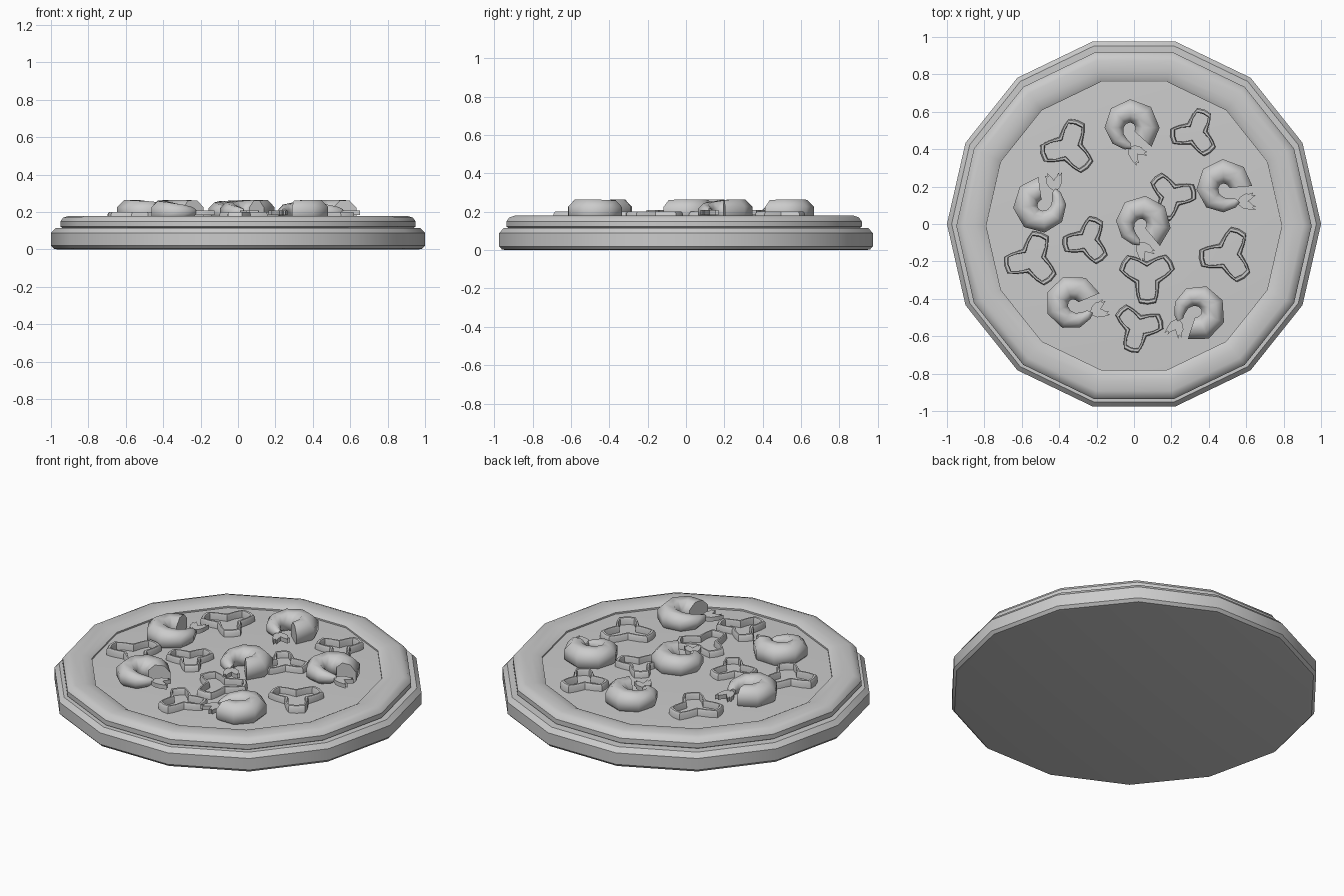
import bpy, math
from math import radians, cos, sin, pi

if "Cube" in bpy.data.objects:
    bpy.data.objects.remove(bpy.data.objects["Cube"])

FLOOR = 0.165


def make(name, verts, faces, angle=35, loc=(0, 0, 0), rot=0):
    me = bpy.data.meshes.new(name)
    me.from_pydata(verts, [], faces)
    for p in me.polygons:
        p.use_smooth = True
    me.set_sharp_from_angle(angle=radians(angle))
    ob = bpy.data.objects.new(name, me)
    ob.location = loc
    ob.rotation_euler[2] = rot
    bpy.context.collection.objects.link(ob)
    return ob


def bridge(rings, n, close_rings=False):
    """Quads between consecutive rings of n vertices."""
    pairs = rings if close_rings else rings - 1
    out = []
    for i in range(pairs):
        a, b = i * n, ((i + 1) % rings) * n
        out += [(a + j, a + (j + 1) % n, b + (j + 1) % n, b + j) for j in range(n)]
    return out


def lathe(name, profile, caps=(), loop=False, n=14, loc=(0, 0, 0)):
    verts = [(r * cos(2 * pi * j / n), r * sin(2 * pi * j / n), z)
             for r, z in profile for j in range(n)]
    faces = bridge(len(profile), n, loop)
    if "bottom" in caps:
        faces.append(tuple(reversed(range(n))))
    if "top" in caps:
        k = (len(profile) - 1) * n
        faces.append(tuple(range(k, k + n)))
    return make(name, verts, faces, loc=loc)


# dough base, raised crust and topping layer
lathe("dough_base", [(0.965, 0), (0.985, 0.004), (1, 0.02), (1, 0.088),
                     (0.975, 0.114), (0.90, 0.114)], ("bottom", "top"))
lathe("crust_rim", [(0.79, 0.11), (0.93, 0.11), (0.95, 0.122), (0.95, 0.15),
                    (0.935, 0.17), (0.905, 0.18), (0.85, 0.18), (0.815, 0.176),
                    (0.79, 0.163)], loop=True, loc=(0, -0.01, 0))
lathe("cheese_layer", [(0.81, 0.11), (0.81, 0.153), (0.60, FLOOR - 0.003),
                       (0.3, FLOOR)], ("bottom", "top"))


# three-lobed pepper rings
def pepper(x, y, lobe, s):
    outline = []
    for k in range(3):
        for a, r in [(-29, .118), (-17, .152), (0, .153), (17, .152), (29, .118), (60, .075)]:
            outline.append((radians(lobe + 120 * k + a), r * s))
    verts = []
    for inset, z in [(0, 0.15), (0, 0.19), (0.007, 0.2), (0.02, 0.2),
                     (0.025, 0.19), (0.025, 0.15)]:
        verts += [((r - inset) * cos(a), (r - inset) * sin(a), z) for a, r in outline]
    make("pepper_ring", verts, bridge(6, len(outline), True), 40, (x, y, 0))


for p in [(-.35, .41, 73, 1), (.327, .487, 68, .88), (.2, .15, 130, .88),
          (-.545, -.19, 72, 1), (-.25, -.09, 68, .87), (.07, -.277, 31, 1),
          (.5, -.167, 66, 1), (.02, -.553, 134, .9)]:
    pepper(*p)


# curled shrimp: tapering tube with a two-leaf tail fin
def shrimp(x, y, turn):
    n = 8
    path = [(-42, .092, .066), (0, .092, .070), (45, .092, .070), (90, .090, .067),
            (135, .088, .063), (180, .087, .055), (222, .088, .043), (255, .092, .030),
            (272, .098, .018)]
    verts = []
    for a, rc, rt in path:
        a = radians(a)
        for j in range(n):
            t = 2 * pi * (j + .5) / n
            r = rc + rt * cos(t)
            verts.append((r * cos(a), r * sin(a), 0.2 + rt * sin(t)))
    faces = bridge(len(path), n)
    k = (len(path) - 1) * n
    faces += [tuple(range(n)), tuple(range(k + n - 1, k - 1, -1))]
    make("shrimp_body", verts, faces, 50, (x, y, 0), radians(turn))

    for heading in (-18, -62):
        h = radians(heading)
        leaf = [(0, -.006), (.035, -.022), (.07, -.020), (.105, -.012), (.085, -.004),
                (.10, .006), (.078, .010), (.06, .021), (.03, .020), (0, .006)]
        m = len(leaf)
        pts = [(-.005 + u * cos(h) - v * sin(h), -.105 + u * sin(h) + v * cos(h))
               for u, v in leaf]
        verts = [(px, py, z) for z in (0.183, 0.208) for px, py in pts]
        faces = bridge(2, m) + [tuple(reversed(range(m))), tuple(range(m, 2 * m))]
        make("shrimp_tail_fin", verts, faces, 35, (x, y, 0), radians(turn))


for s in [(-.02, .515, 0), (.04, 0, -8), (.48, .19, 47),
          (-.49, .1, 140), (-.325, -.43, 65), (.335, -.47, -66)]:
    shrimp(*s)
